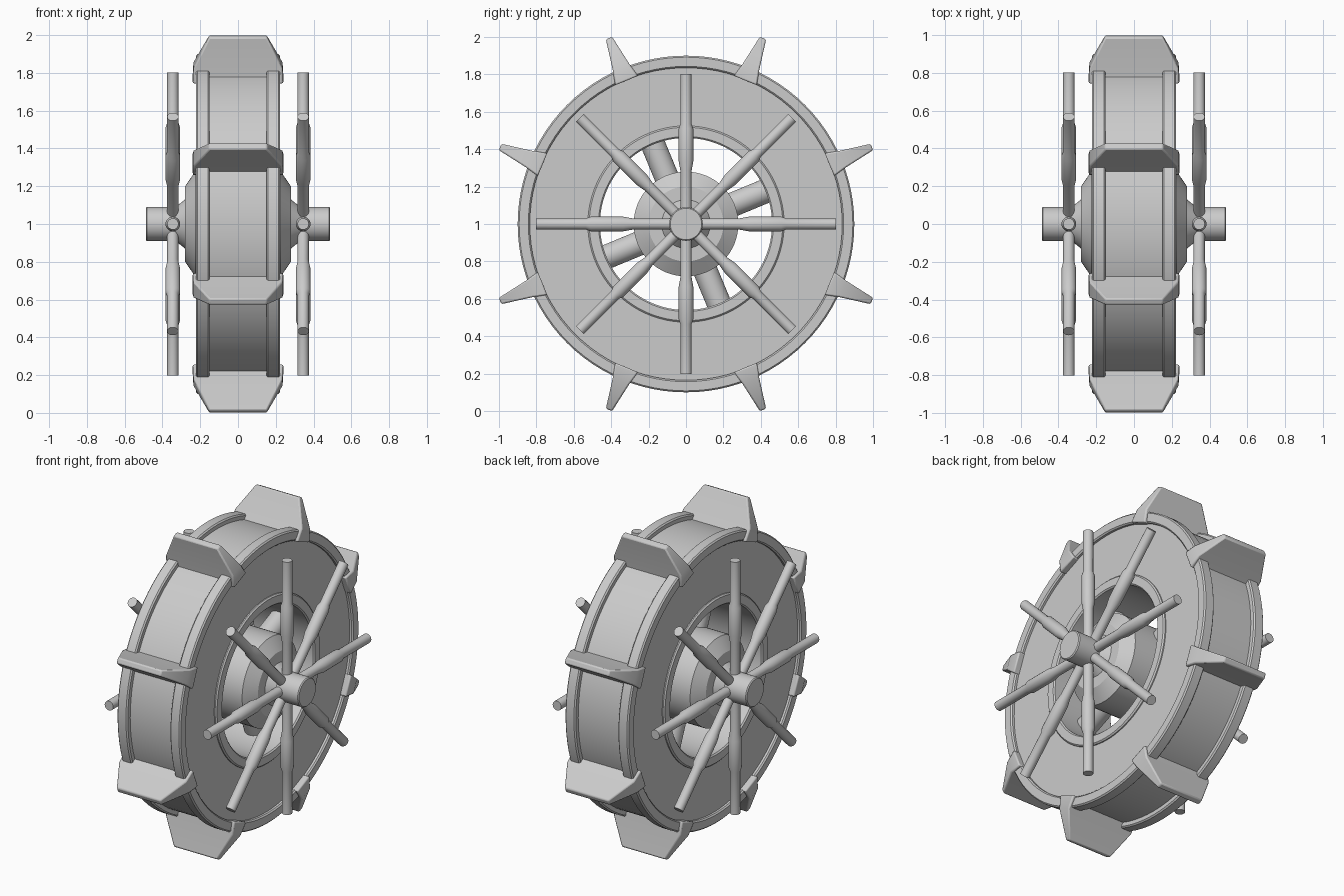
import bpy, bmesh, math
from mathutils import Matrix

cube = bpy.data.objects.get("Cube")
if cube:
    bpy.data.objects.remove(cube, do_unlink=True)

grey = bpy.data.materials.new("light grey")
grey.use_nodes = True
tint = (0.6, 0.6, 0.6, 1)
grey.diffuse_color = tint
grey.node_tree.nodes["Principled BSDF"].inputs["Base Color"].default_value = tint

CENTRE = Matrix.Translation((0, 0, 1))


def finish(name, bm, matrix, bevel=0):
    bmesh.ops.recalc_face_normals(bm, faces=bm.faces[:])
    bm.transform(matrix)
    mesh = bpy.data.meshes.new(name)
    bm.to_mesh(mesh)
    bm.free()
    mesh.materials.append(grey)
    obj = bpy.data.objects.new(name, mesh)
    bpy.context.collection.objects.link(obj)
    bpy.ops.object.select_all(action="DESELECT")
    obj.select_set(True)
    bpy.context.view_layer.objects.active = obj
    bpy.ops.object.shade_smooth_by_angle(angle=math.radians(32))
    if bevel:
        mod = obj.modifiers.new("rounded edges", "BEVEL")
        mod.width = bevel
        mod.segments = 2
    return obj


def lathe(name, profile, segments, matrix=CENTRE, closed=False):
    """Spin (along x, radius) points around the x axis; open profiles get end caps."""
    bm = bmesh.new()
    rings = []
    for i in range(segments):
        a = math.tau * i / segments
        rings.append([bm.verts.new((x, r * math.cos(a), r * math.sin(a))) for x, r in profile])
    count = len(profile)
    for i in range(segments):
        a, b = rings[i], rings[(i + 1) % segments]
        for j in range(count if closed else count - 1):
            k = (j + 1) % count
            bm.faces.new((a[j], a[k], b[k], b[j]))
    if not closed:
        bm.faces.new([r[0] for r in rings])
        bm.faces.new([r[-1] for r in rings])
    return finish(name, bm, matrix)


def mirrored(half):
    return [(-x, r) for x, r in half] + [(x, r) for x, r in reversed(half)]


def ring_profile(x0, x1, r0, r1, c):
    return [(x0, r0 + c), (x0, r1 - c), (x0 + c, r1), (x1 - c, r1),
            (x1, r1 - c), (x1, r0 + c), (x1 - c, r0), (x0 + c, r0)]


# Wheel body: broad drum with an open middle
lathe("drum", ring_profile(-0.2, 0.2, 0.47, 0.868, 0.004), 96, closed=True)

# Raised outer rims and inner lips on both sides
for side, label in ((1, "left"), (-1, "right")):
    for part, x0, x1, r0, r1 in (("outer_rim", 0.15, 0.222, 0.835, 0.9),
                                 ("inner_lip", 0.15, 0.215, 0.46, 0.525)):
        pts = [(side * x, r) for x, r in ring_profile(x0, x1, r0, r1, 0.008)]
        lathe(f"{label}_{part}", pts, 96, closed=True)
lathe("inner_wall", ring_profile(-0.2, 0.2, 0.46, 0.5, 0.002), 96, closed=True)

# Hub with tapered ends, and the axle through it
hub_half = [(0.33, 0.09), (0.28, 0.13), (0.28, 0.2), (0.225, 0.28)]
lathe("hub", mirrored(hub_half), 64)
lathe("axle", mirrored([(0.488, 0.084), (0.482, 0.09)]), 40)

# Four thick spokes between hub and drum
for i in range(4):
    turn = Matrix.Rotation(math.radians(22.5 + 90 * i), 4, "X")
    lay = Matrix.Rotation(math.pi / 2, 4, "Z")
    lathe(f"spoke_{i + 1}", [(0.2, 0.065), (0.49, 0.065)], 32, CENTRE @ turn @ lay)

# Eight collared rods fanning out from the axle on each side
rod = [(0.0, 0.03), (0.285, 0.03), (0.335, 0.039), (0.51, 0.039), (0.535, 0.03), (0.803, 0.03)]
for side, label in ((1, "left"), (-1, "right")):
    for i in range(8):
        turn = Matrix.Rotation(math.tau * i / 8, 4, "X")
        place = Matrix.Translation((side * 0.345, 0, 1)) @ turn @ Matrix.Rotation(math.pi / 2, 4, "Z")
        lathe(f"{label}_rod_{i + 1}", rod, 20, place)


# Eight tapered paddles gripping the rims
def paddle(name, angle):
    bm = bmesh.new()
    levels = []
    for radius, width, thick in ((0.83, 0.24, 0.066), (0.91, 0.236, 0.047), (1.076, 0.153, 0.018)):
        levels.append([bm.verts.new((sx * width, sy * thick, radius))
                       for sx, sy in ((-1, -1), (1, -1), (1, 1), (-1, 1))])
    for low, high in zip(levels, levels[1:]):
        for j in range(4):
            k = (j + 1) % 4
            bm.faces.new((low[j], low[k], high[k], high[j]))
    bm.faces.new(levels[0])
    bm.faces.new(levels[-1])
    finish(name, bm, CENTRE @ Matrix.Rotation(angle, 4, "X"), bevel=0.008)


for i in range(8):
    paddle(f"paddle_{i + 1}", math.radians(22.5 + 45 * i))
